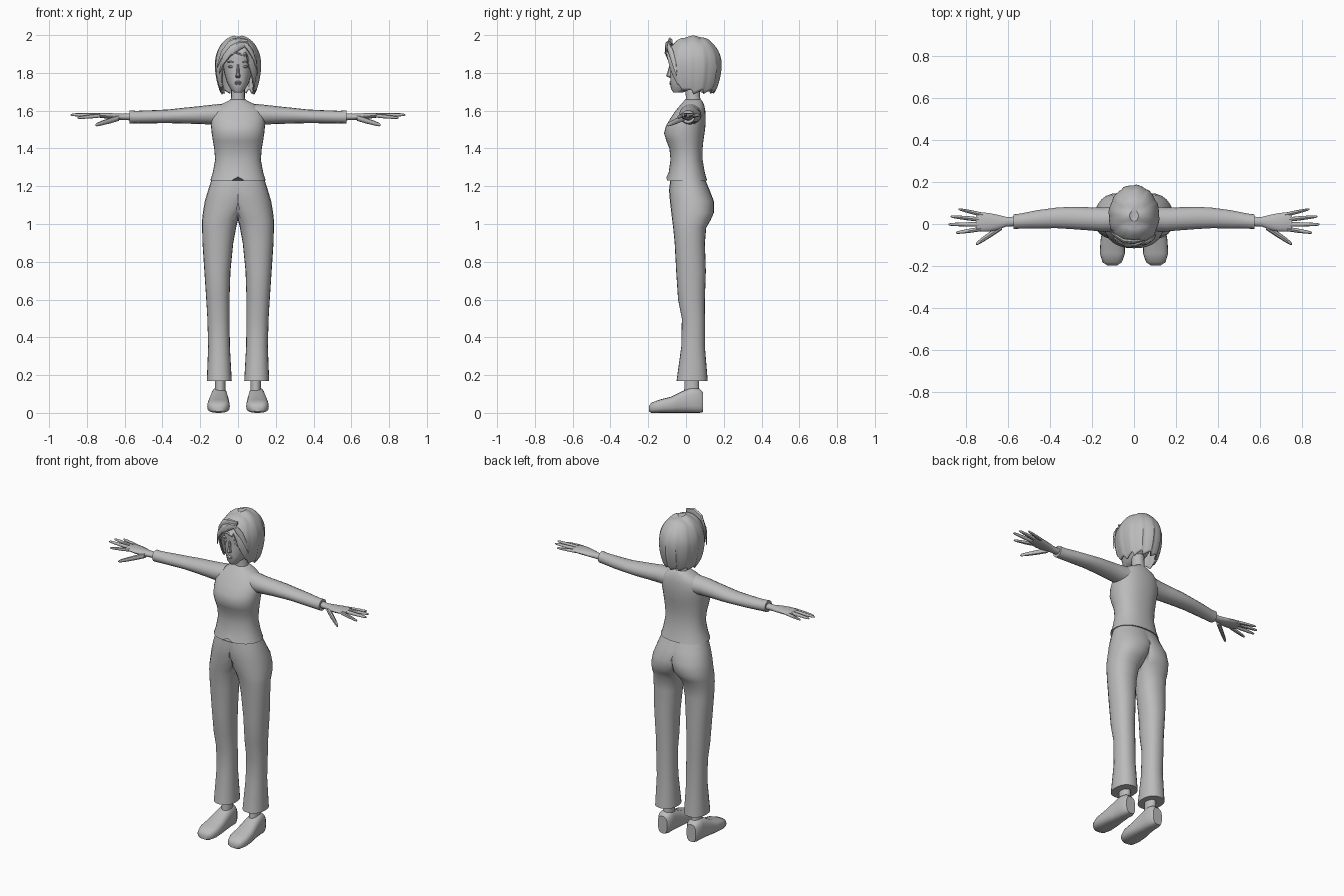
import bpy, bmesh, math

grey = bpy.data.materials.new("plain_grey")
grey.diffuse_color = (0.5, 0.5, 0.5, 1)


def finish(name, bm, mirror=False, angle=45):
    """Turn a bmesh into a smooth-shaded object, optionally mirrored in x."""
    bmesh.ops.recalc_face_normals(bm, faces=bm.faces)
    me = bpy.data.meshes.new(name)
    bm.to_mesh(me)
    bm.free()
    me.materials.append(grey)
    ob = bpy.data.objects.new(name, me)
    bpy.context.collection.objects.link(ob)
    bpy.ops.object.select_all(action='DESELECT')
    ob.select_set(True)
    bpy.context.view_layer.objects.active = ob
    bpy.ops.object.shade_smooth_by_angle(angle=math.radians(angle))
    if mirror:
        m = ob.modifiers.new("mirror", 'MIRROR')
        m.use_clip = True
    return ob


def power(c, e):
    return math.copysign(abs(c) ** e, c)


def loft(axis, rings, n=20, e=1.0, caps=(True, True), clip=False):
    """Skin rings (position, u0, u1, v0, v1) set along one axis."""
    bm = bmesh.new()
    loops = []
    for p, u0, u1, v0, v1 in rings:
        loop = []
        for i in range(n):
            a = 2 * math.pi * i / n
            u = (u0 + u1) / 2 + (u1 - u0) / 2 * power(math.cos(a), e)
            v = (v0 + v1) / 2 + (v1 - v0) / 2 * power(math.sin(a), e)
            co = {'x': (p, u, v), 'y': (u, p, v), 'z': (u, v, p)}[axis]
            if clip:
                co = (0 if co[0] < 1e-5 else co[0], co[1], co[2])
            loop.append(bm.verts.new(co))
        loops.append(loop)
    for a, b in zip(loops, loops[1:]):
        for i in range(n):
            j = (i + 1) % n
            bm.faces.new((a[i], a[j], b[j], b[i]))
    if caps[0]:
        bm.faces.new(loops[0])
    if caps[1]:
        bm.faces.new(loops[-1])
    if clip:  # remove the wall on the centre plane
        wall = [f for f in bm.faces if all(v.co.x < 1e-5 for v in f.verts)]
        bmesh.ops.delete(bm, geom=wall, context='FACES')
    return bm


# Trousers: one clipped half, mirrored
finish("trousers", loft('z', [
    (1.25, -.135, .135, -.08, .095), (1.18, -.13, .158, -.09, .125),
    (1.12, -.09, .176, -.085, .148), (1.06, -.045, .186, -.078, .148),
    (1.02, -.01, .19, -.073, .13), (.98, .01, .19, -.068, .107),
    (.9, .025, .188, -.06, .10), (.75, .04, .178, -.052, .105),
    (.6, .045, .168, -.042, .10), (.5, .045, .162, -.022, .10),
    (.35, .043, .158, -.025, .10), (.17, .033, .165, -.05, .115)],
    n=24, e=.9, caps=(False, True), clip=True), mirror=True)

# Shirt body, with a small notch in the front hem
bm = loft('z', [
    (1.23, -.147, .147, -.103, .112), (1.27, -.134, .134, -.092, .10),
    (1.34, -.121, .121, -.082, .088), (1.40, -.126, .126, -.088, .088),
    (1.44, -.133, .133, -.104, .092), (1.48, -.139, .139, -.116, .098),
    (1.52, -.143, .143, -.106, .103), (1.56, -.143, .143, -.082, .104),
    (1.60, -.132, .132, -.055, .102), (1.63, -.098, .098, -.03, .096),
    (1.65, -.055, .055, -.012, .086), (1.66, -.038, .038, -.002, .078)],
    n=32, e=.88)
for v in bm.verts:
    if v.co.z < 1.24 and abs(v.co.x) < .01 and v.co.y < 0:
        v.co.z += .02
finish("shirt", bm)

# Sleeves
finish("sleeve", loft('x', [
    (.09, -.035, .085, 1.525, 1.636), (.15, -.036, .078, 1.527, 1.63),
    (.22, -.03, .08, 1.53, 1.622), (.30, -.024, .082, 1.532, 1.614),
    (.37, -.02, .078, 1.534, 1.606), (.46, -.021, .066, 1.533, 1.602),
    (.54, -.022, .05, 1.533, 1.599), (.575, -.024, .046, 1.533, 1.602)],
    n=16), mirror=True)

# Palm with wrist
finish("hand", loft('x', [
    (.56, -.01, .035, 1.548, 1.587), (.61, -.012, .034, 1.55, 1.584),
    (.65, -.028, .044, 1.553, 1.586), (.69, -.036, .052, 1.557, 1.588),
    (.73, -.036, .056, 1.562, 1.588), (.755, -.03, .052, 1.567, 1.584)],
    n=14), mirror=True)


# Fingers and thumb: tapered lofts between two points
def digit(name, start, end, r):
    rings = []
    for t, k in ((0, 1), (.35, 1), (.75, .8), (.94, .6), (1, .25)):
        x, y, z = (s + (f - s) * t for s, f in zip(start, end))
        rings.append((x, y - r * k, y + r * k, z - r * k, z + r * k))
    finish(name, loft('x', rings, n=8), mirror=True)


digit("index_finger", (.73, -.024, 1.574), (.85, -.042, 1.562), .0105)
digit("middle_finger", (.73, -.002, 1.576), (.886, -.002, 1.578), .0105)
digit("ring_finger", (.73, .021, 1.576), (.875, .036, 1.58), .0105)
digit("little_finger", (.72, .044, 1.574), (.838, .071, 1.576), .0095)
digit("thumb", (.63, -.012, 1.562), (.755, -.097, 1.524), .0155)

# Shoes and ankles
finish("shoe", loft('y', [
    (-.197, .08, .128, .008, .035), (-.183, .058, .15, 0, .054),
    (-.14, .043, .163, 0, .07), (-.08, .045, .16, 0, .085),
    (-.02, .05, .15, 0, .115), (.03, .055, .143, 0, .135),
    (.07, .055, .142, 0, .13), (.09, .067, .13, .004, .11)],
    n=20, e=.7), mirror=True)
finish("ankle", loft('z', [
    (.08, .063, .126, -.015, .075), (.13, .066, .122, -.01, .07),
    (.20, .066, .122, -.008, .07)], n=14), mirror=True)

# Neck and head
finish("neck", loft('z', [
    (1.63, -.046, .046, -.006, .085), (1.67, -.036, .036, .0, .075),
    (1.75, -.036, .036, -.01, .07)], n=16))
finish("head", loft('z', [
    (1.695, -.02, .02, -.066, -.02), (1.715, -.04, .04, -.08, .04),
    (1.75, -.059, .059, -.083, .09), (1.80, -.073, .073, -.083, .13),
    (1.84, -.08, .08, -.08, .14), (1.88, -.083, .083, -.086, .14),
    (1.93, -.078, .078, -.078, .135), (1.965, -.045, .045, -.04, .09)],
    n=24, e=.9))
finish("nose", loft('z', [
    (1.774, -.012, .012, -.088, -.06), (1.784, -.013, .013, -.105, -.06),
    (1.80, -.009, .009, -.1, -.06), (1.845, -.006, .006, -.086, -.06)],
    n=8), angle=30)
finish("lips", loft('z', [
    (1.737, -.010, .010, -.085, -.07), (1.744, -.019, .019, -.09, -.07),
    (1.748, -.021, .021, -.085, -.07), (1.752, -.018, .018, -.09, -.07),
    (1.757, -.009, .009, -.085, -.07)], n=10))


# Eyes and brows: thin ovals on the face
def oval(name, x, z, w, h, y):
    finish(name, loft('y', [(y, x - w * .6, x + w * .6, z - h * .5, z + h * .5),
                            (y + .006, x - w, x + w, z - h, z + h),
                            (y + .02, x - w, x + w, z - h, z + h)], n=10), mirror=True)


oval("eye", .037, 1.833, .015, .007, -.076)
oval("brow", .038, 1.858, .02, .004, -.082)

# Hair: a bobbed shell, long at sides and back, with ridged locks and jagged ends
EDGE = [(0, 1.905), (.45, 1.885), (.68, 1.81), (.95, 1.715), (1.5, 1.685), (2.2, 1.69), (3.2, 1.69)]


def hem(a):
    for (a0, z0), (a1, z1) in zip(EDGE, EDGE[1:]):
        if a <= a1:
            return z0 + (z1 - z0) * (a - a0) / (a1 - a0)
    return EDGE[-1][1]


N, M = 72, 22
bm = bmesh.new()
crown = bm.verts.new((0, .04, 1.985))
rows = []
for j in range(1, M + 1):
    row = []
    for i in range(N):
        a = -math.pi + 2 * math.pi * i / N          # zero faces forward
        saw = (i % 6) / 6
        low = hem(abs(a + .1 * math.cos(a))) + .028 * saw * (abs(a) > .3)
        t = j / M
        if t <= .55:
            s = t / .55 * math.pi / 2
            r, z = math.sin(s) ** .85, 1.85 + .138 * math.cos(s)
            z = max(z, low + .0005 * (M - j))
        else:
            z0 = max(1.85, low + .005)
            z = z0 + (low - z0) * (t - .55) / .45
            r = 1 - .27 * (max(0, 1.85 - z) / .165) ** 2
        r *= .97 + .05 * saw * min(1, t * 1.6)      # overlapping locks
        x = .122 * r * math.sin(a)
        y = .04 - (.152 if abs(a) < math.pi / 2 else .148) * r * math.cos(a)
        if t < .4:                                  # rolled waves on the crown
            z += .012 * abs(math.sin(42 * y)) * (1 - t / .4)
        row.append(bm.verts.new((x, y, z)))
    rows.append(row)
for i in range(N):
    k = (i + 1) % N
    bm.faces.new((crown, rows[0][i], rows[0][k]))
    for a, b in zip(rows, rows[1:]):
        bm.faces.new((a[i], b[i], b[k], a[k]))
hair = finish("hair", bm, angle=35)
solid = hair.modifiers.new("thickness", 'SOLIDIFY')
solid.thickness = .008


# Swept fringe: tapered locks falling from the parting to each side
def lock(name, points):
    finish(name, loft('x', [(x, y - .012 * k, y + .012 * k, z - .026 * k, z + .026 * k)
                            for x, y, z, k in points], n=8), angle=35)


lock("fringe_long", [(.05, -.085, 1.955, .4), (.01, -.1, 1.945, .9), (-.04, -.098, 1.915, 1.1),
                     (-.08, -.078, 1.865, 1.1), (-.1, -.06, 1.80, .3)])
lock("fringe_upper", [(.05, -.075, 1.968, .4), (0, -.085, 1.965, .9), (-.05, -.08, 1.94, 1),
                      (-.09, -.055, 1.89, .9), (-.112, -.04, 1.83, .2)])
lock("fringe_short", [(.03, -.09, 1.955, .4), (.055, -.09, 1.935, .9), (.08, -.075, 1.895, 1),
                      (.098, -.06, 1.84, .8), (.106, -.05, 1.79, .2)])
